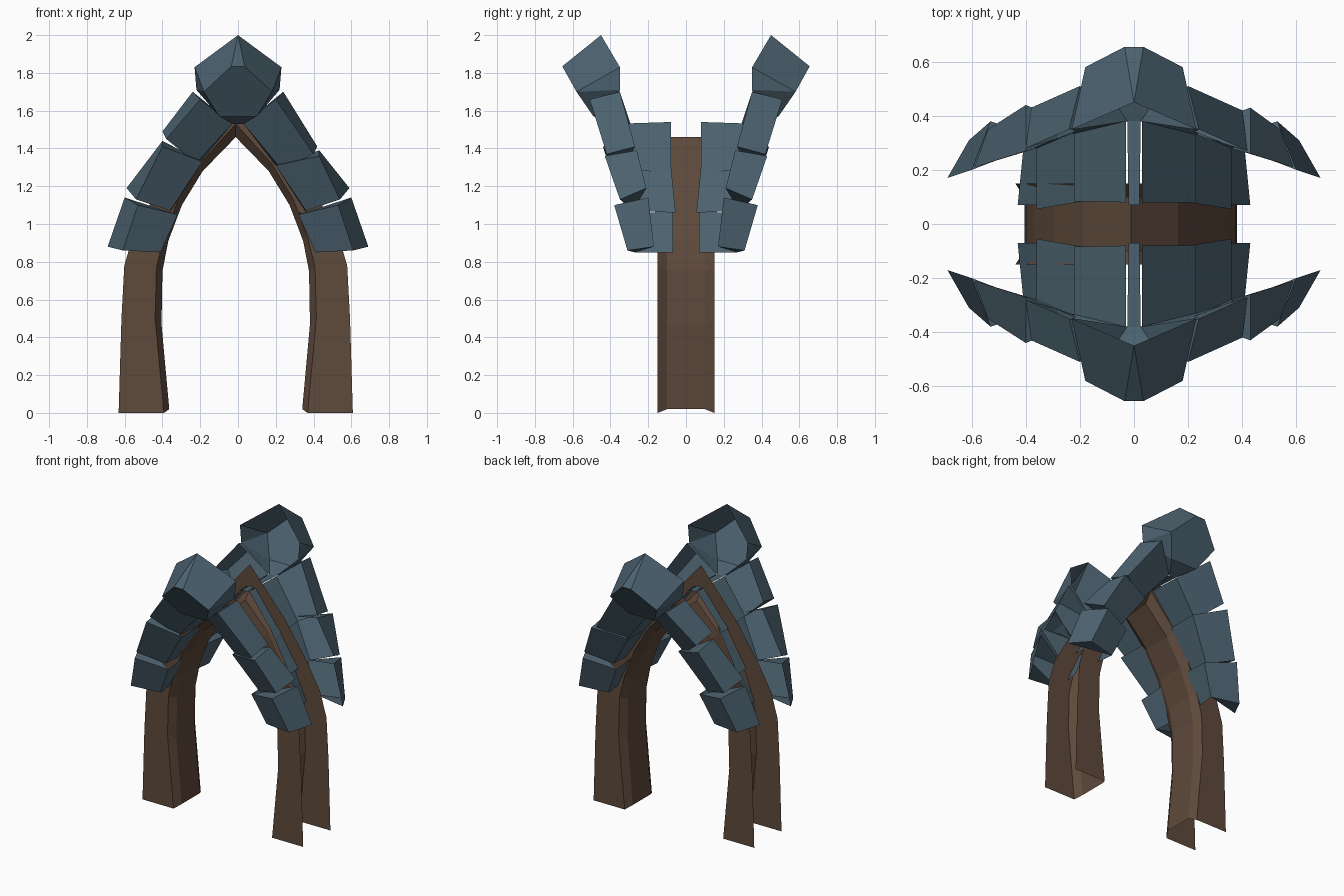
import bpy
from mathutils import Vector

if "Cube" in bpy.data.objects:
    bpy.data.objects.remove(bpy.data.objects["Cube"])


def material(name, color):
    m = bpy.data.materials.new(name)
    m.diffuse_color = (*color, 1)
    m.use_nodes = True
    m.node_tree.nodes["Principled BSDF"].inputs["Base Color"].default_value = m.diffuse_color
    return m


slate = material("slate_blue", (0.072, 0.122, 0.160))
wood = material("dark_wood", (0.112, 0.067, 0.044))


def make(name, verts, faces, mat):
    me = bpy.data.meshes.new(name)
    me.from_pydata([tuple(v) for v in verts], [], faces)
    me.materials.append(mat)
    ob = bpy.data.objects.new(name, me)
    bpy.context.collection.objects.link(ob)
    return ob


# Wooden arch: an open channel with front plate, chamfer, intrados, chamfer, back plate
CX = -0.012
outer = [(.62, 0), (.605, .5), (.59, .78), (.54, .95), (.44, 1.13), (.27, 1.38), (0, 1.69)]
edge = [(.38, 0), (.427, .5), (.42, .77), (.38, .93), (.305, 1.13), (.19, 1.32), (0, 1.53)]
inner = [(.352, .02), (.393, .47), (.388, .75), (.357, .91), (.285, 1.1), (.175, 1.28), (0, 1.46)]


def full(half):
    left = [(CX - x, z) for x, z in half]
    right = [(CX + x, z) for x, z in half[:-1]]
    return left + right[::-1]


rails = [(outer, -.15), (edge, -.15), (inner, -.10), (inner, .10), (edge, .15), (outer, .15)]
verts, faces = [], []
n = 13
for prof, y in rails:
    verts += [(x, y, z) for x, z in full(prof)]
for r in range(5):
    for i in range(n - 1):
        a = r * n + i
        faces.append((a, a + 1, a + n + 1, a + n))
make("wooden_arch", verts, faces, wood)

# Arch stones: open cross-sections (strip back, strip front, face outer edge, rim)
stones = [
    ([(.43, .07, .85), (.41, .27, .85), (.61, .31, .86), (.69, .17, .88)],
     [(.33, .07, 1.07), (.32, .31, 1.05), (.53, .38, 1.10), (.60, .20, 1.14)]),
    ([(.36, .055, 1.06), (.36, .28, 1.07), (.54, .35, 1.13), (.59, .21, 1.19)],
     [(.20, .08, 1.31), (.20, .35, 1.31), (.43, .43, 1.36), (.43, .26, 1.39)]),
    ([(.23, .08, 1.27), (.23, .33, 1.29), (.40, .42, 1.37), (.42, .27, 1.41)],
     [(.03, .08, 1.54), (.03, .38, 1.53), (.20, .51, 1.66), (.24, .35, 1.70)]),
]
# the middle joint sits a little higher on the left side
shift = {(1, 1): Vector((-.03, .01, .05)), (2, 0): Vector((-.02, .01, .08))}

stone_faces = [(0, 1, 5, 4), (1, 2, 6, 5), (2, 3, 7, 6), (1, 2, 3), (5, 6, 7)]
for sy, ylabel in ((-1, "front"), (1, "back")):
    for sx, xlabel in ((-1, "left"), (1, "right")):
        for k, ends in enumerate(stones):
            pts = []
            for e, section in enumerate(ends):
                off = shift.get((k, e), Vector()) if sx < 0 else Vector()
                for j, p in enumerate(section):
                    v = Vector(p) + (off if j > 1 else off * .4)
                    pts.append((sx * v.x, sy * v.y, v.z))
            make(f"{ylabel}_{xlabel}_stone_{k + 1}", pts, stone_faces, slate)

# Keystones: half outline mirrored in x (0-7 right, 8-15 left)
half = [(0, .45, 2.0), (.23, .35, 1.83), (.22, .35, 1.71), (.035, .655, 1.835),
        (.18, .58, 1.70), (.10, .49, 1.57), (.025, .38, 1.53), (.02, .07, 1.54)]
side = [(0, 1, 4, 3), (1, 2, 4), (2, 5, 4), (2, 6, 5)]
key_faces = side + [tuple(i + 8 for i in f) for f in side]
key_faces += [(0, 3, 11), (3, 4, 5, 13, 12, 11), (5, 6, 14, 13), (6, 7, 15, 14)]
for sy, label in ((-1, "front"), (1, "back")):
    pts = [(sx * x, sy * y, z) for sx in (1, -1) for x, y, z in half]
    make(f"{label}_keystone", pts, key_faces, slate)
